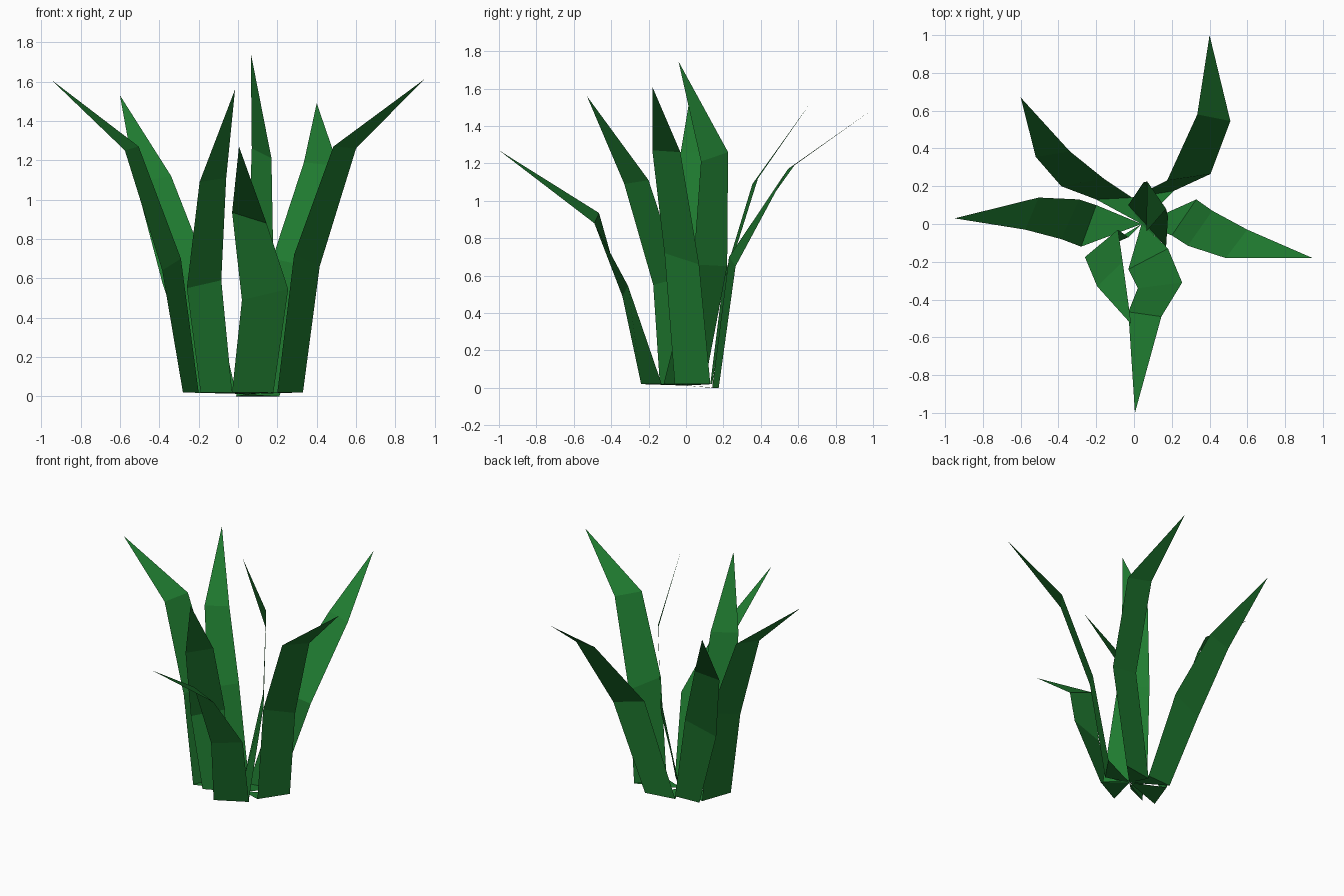
import bpy

# Green leaf material
green = bpy.data.materials.new("leaf_green")
green.diffuse_color = (0.014, 0.2, 0.03, 1)

ROOT = (0.04, 0.0, 0.012)


def leaf(name, left, right, tip):
    """Faceted blade: flat root triangle, two bent quads, pointed end."""
    n = len(left)
    verts = [ROOT] + left + right + [tip]
    faces = [(0, 1, n + 1)]
    faces += [(i, i + 1, n + i + 1, n + i) for i in range(1, n)]
    faces.append((n, 2 * n + 1, 2 * n))
    mesh = bpy.data.meshes.new(name)
    mesh.from_pydata(verts, [], faces)
    mesh.materials.append(green)
    obj = bpy.data.objects.new(name, mesh)
    bpy.context.collection.objects.link(obj)
    return obj


# Side leaves
leaf("left_leaf",
     [(-0.28, -0.12, 0.02), (-0.385, -0.08, 0.64), (-0.575, -0.03, 1.25)],
     [(-0.20, 0.10, 0.02), (-0.29, 0.13, 0.70), (-0.505, 0.14, 1.27)],
     (-0.95, 0.03, 1.61))
leaf("right_leaf",
     [(0.33, 0.13, 0.02), (0.415, 0.07, 0.66), (0.60, -0.03, 1.26)],
     [(0.20, -0.06, 0.02), (0.285, -0.115, 0.72), (0.485, -0.18, 1.27)],
     (0.945, -0.18, 1.61))

# Back leaves
leaf("back_left_leaf",
     [(-0.20, 0.13, 0.02), (-0.385, 0.20, 0.58), (-0.52, 0.355, 1.09)],
     [(-0.01, 0.14, 0.02), (-0.16, 0.24, 0.66), (-0.34, 0.385, 1.12)],
     (-0.60, 0.67, 1.53))
leaf("back_right_leaf",
     [(-0.01, 0.14, 0.0), (0.175, 0.23, 0.70), (0.335, 0.58, 1.19)],
     [(0.21, 0.175, 0.0), (0.405, 0.265, 0.65), (0.51, 0.545, 1.17)],
     (0.40, 1.0, 1.49))

# Front leaves
leaf("front_leaf",
     [(-0.03, -0.24, 0.02), (0.02, -0.34, 0.49), (-0.03, -0.465, 0.935)],
     [(0.18, -0.13, 0.02), (0.255, -0.31, 0.545), (0.145, -0.49, 0.88)],
     (0.005, -1.0, 1.27))
leaf("front_left_leaf",
     [(-0.19, -0.14, 0.02), (-0.26, -0.175, 0.55), (-0.195, -0.33, 1.09)],
     [(-0.03, -0.07, 0.02), (-0.085, -0.03, 0.59), (-0.06, -0.20, 1.11)],
     (-0.015, -0.53, 1.56))

# Upright centre leaf
leaf("centre_leaf",
     [(-0.03, 0.10, 0.02), (0.05, 0.22, 0.65), (0.07, 0.225, 1.26)],
     [(0.17, -0.12, 0.02), (0.18, 0.04, 0.66), (0.17, 0.08, 1.21)],
     (0.065, -0.04, 1.745))
